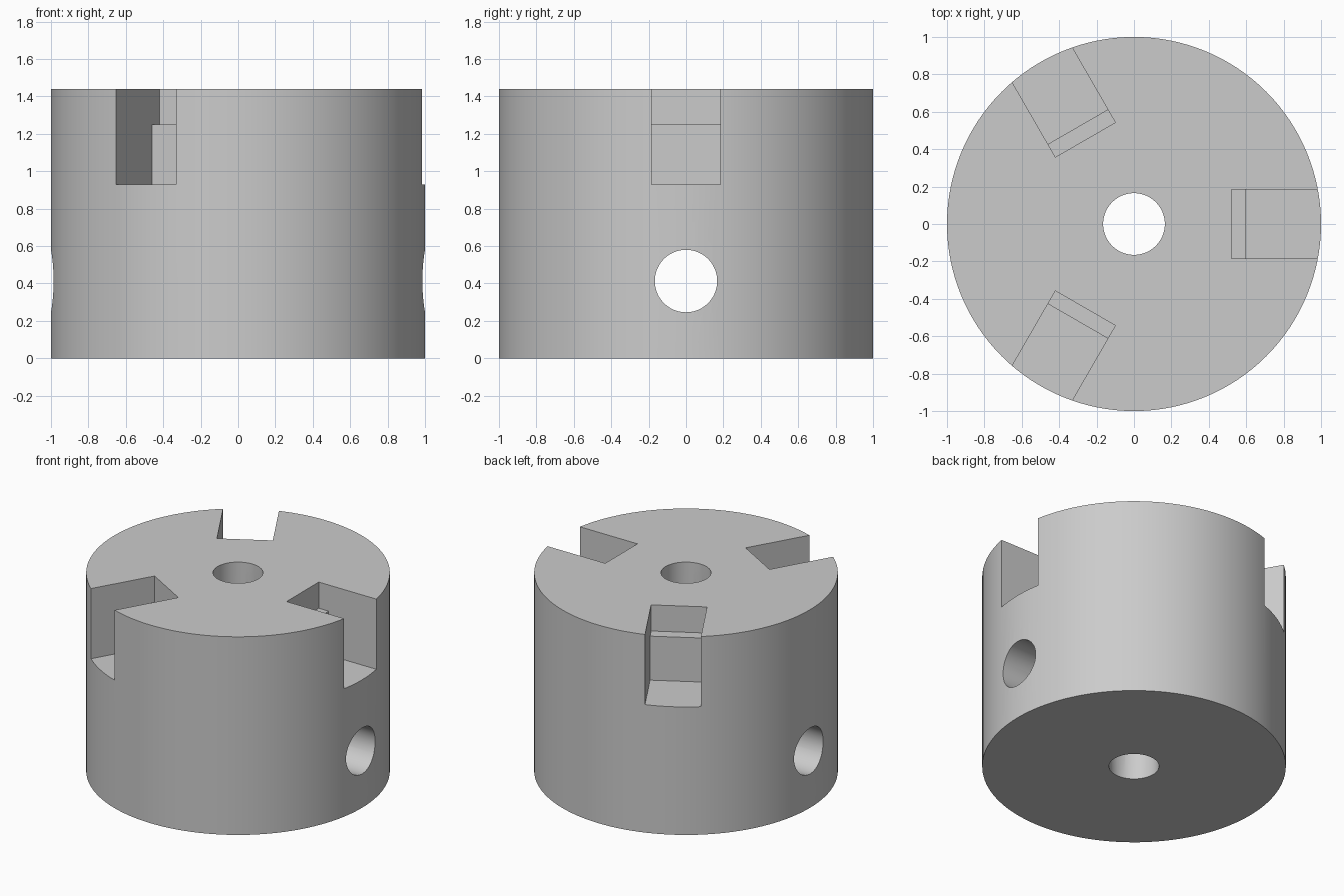
import bpy
import math
from mathutils import Matrix

default = bpy.data.objects.get("Cube")
if default:
    bpy.data.objects.remove(default, do_unlink=True)

HEIGHT = 1.44
SLOT_WIDTH = 0.37

grey = bpy.data.materials.new("light grey")
grey.use_nodes = True
colour = (0.6, 0.6, 0.6, 1)
grey.diffuse_color = colour
grey.node_tree.nodes["Principled BSDF"].inputs["Base Color"].default_value = colour


def cylinder(name, radius, depth, z, sides, tilt=0):
    bpy.ops.mesh.primitive_cylinder_add(vertices=sides, radius=radius, depth=depth,
                                        location=(0, 0, z), rotation=(0, tilt, 0))
    obj = bpy.context.object
    obj.name = name
    obj.data.materials.append(grey)
    return obj


def slot_cutter(name, inner, bottom, angle):
    """Box reaching radially from the inner wall out past the rim and the top."""
    outer, top = 1.2, HEIGHT + 0.2
    bpy.ops.mesh.primitive_cube_add(size=1)
    obj = bpy.context.object
    obj.name = name
    place = Matrix.Translation(((inner + outer) / 2, 0, (bottom + top) / 2))
    scale = Matrix.Diagonal((outer - inner, SLOT_WIDTH, top - bottom, 1))
    obj.data.transform(Matrix.Rotation(angle, 4, "Z") @ place @ scale)
    obj.data.materials.append(grey)
    return obj


# Round body
body = cylinder("chuck_body", 1, HEIGHT, HEIGHT / 2, 128)

# Centre bore and cross bore
cutters = [
    cylinder("centre_bore_cutter", 0.165, 4, HEIGHT / 2, 64),
    cylinder("cross_bore_cutter", 0.167, 4, 0.413, 64, math.pi / 2),
]

# Three jaw slots, each with a ledge on its inner wall
for i in range(3):
    angle = i * math.tau / 3
    cutters.append(slot_cutter(f"slot_upper_cutter_{i + 1}", 0.52, 1.25, angle))
    cutters.append(slot_cutter(f"slot_lower_cutter_{i + 1}", 0.6, 0.93, angle))

# Cut the body, then remove the cutters
bpy.context.view_layer.objects.active = body
for cutter in cutters:
    cut = body.modifiers.new(cutter.name, "BOOLEAN")
    cut.operation = "DIFFERENCE"
    cut.solver = "EXACT"
    cut.object = cutter
    bpy.ops.object.modifier_apply(modifier=cut.name)
    bpy.data.objects.remove(cutter, do_unlink=True)

# Smooth round walls with sharp edges
bpy.ops.object.select_all(action="DESELECT")
body.select_set(True)
bpy.ops.object.shade_smooth_by_angle(angle=math.radians(30))
